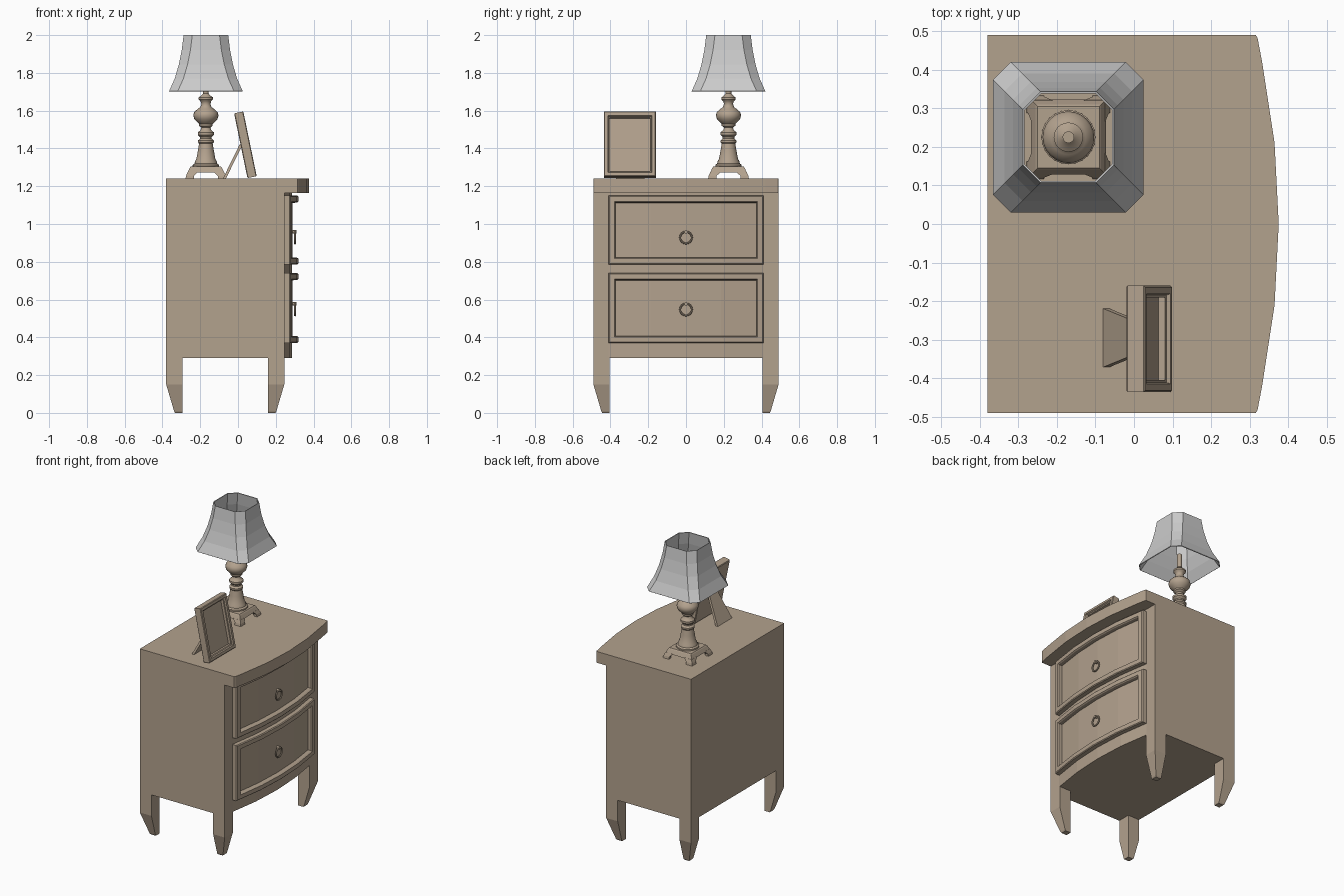
import bpy, bmesh, math

if "Cube" in bpy.data.objects:
    bpy.data.objects.remove(bpy.data.objects["Cube"])

wood = bpy.data.materials.new("brown_wood")
wood.diffuse_color = (0.45, 0.36, 0.27, 1)
wood.use_nodes = True
wood.node_tree.nodes["Principled BSDF"].inputs["Base Color"].default_value = wood.diffuse_color


def loft(name, rings, cap="ngon", mat=wood):
    """Skin a stack of closed rings; close the ends with one face, a quad strip, or nothing."""
    bm = bmesh.new()
    vs = [[bm.verts.new(p) for p in r] for r in rings]
    n = len(vs[0])
    for a, b in zip(vs, vs[1:]):
        for i in range(n):
            j = (i + 1) % n
            bm.faces.new((a[i], a[j], b[j], b[i]))
    for r in (vs[0], vs[-1]):
        if cap == "ngon":
            bm.faces.new(r)
        elif cap == "strip":
            for i in range(n // 2 - 1):
                bm.faces.new((r[i], r[i + 1], r[n - 2 - i], r[n - 1 - i]))
    bmesh.ops.recalc_face_normals(bm, faces=bm.faces)
    me = bpy.data.meshes.new(name)
    bm.to_mesh(me)
    bm.free()
    ob = bpy.data.objects.new(name, me)
    bpy.context.collection.objects.link(ob)
    if mat:
        me.materials.append(mat)
    return ob


def prism(name, plan, z0, z1):
    return loft(name, [[(x, y, z) for x, y in plan] for z in (z0, z1)])


def smooth(ob, angle=40):
    bpy.ops.object.select_all(action="DESELECT")
    ob.select_set(True)
    bpy.context.view_layer.objects.active = ob
    bpy.ops.object.shade_smooth_by_angle(angle=math.radians(angle))


def bow(y):
    return 0.041 * (1 - (y / 0.41) ** 2)


# Carcass and overhanging top, both with a bowed front
STEPS = (-1, -0.5, 0, 0.5, 1)
front = [(0.245 + bow(0.41 * t), 0.41 * t) for t in STEPS]
prism("carcass", [(-0.38, -0.49), (0.245, -0.49)] + front + [(0.245, 0.49), (-0.38, 0.49)], 0.29, 1.165)
edge = [(0.334 + bow(y), y) for y in (-0.42, -0.21, 0, 0.21, 0.42)]
prism("table_top", [(-0.38, -0.49), (0.315, -0.49), (0.32, -0.483)] + edge
      + [(0.32, 0.483), (0.315, 0.49), (-0.38, 0.49)], 1.165, 1.24)

# Tapered legs, straight on the inner faces
for label, xi, sx in (("back", -0.295, -1), ("front", 0.16, 1)):
    for side, sy in (("left", -1), ("right", 1)):
        rings = []
        for z, w in ((0, 0.038), (0.008, 0.043), (0.15, 0.085), (0.29, 0.085)):
            yi = 0.405 * sy
            rings.append([(xi, yi, z), (xi + sx * w, yi, z),
                          (xi + sx * w, yi + sy * w, z), (xi, yi + sy * w, z)])
        loft(f"{label}_leg_{side}", rings)


# Bowed drawer fronts with a raised border, plus ring pulls
def drawer_ring(off, inset, z0, z1):
    ys = [(0.41 - inset) * t for t in STEPS]
    return ([(0.245 + off + bow(y), y, z0 + inset) for y in ys]
            + [(0.245 + off + bow(y), y, z1 - inset) for y in reversed(ys)])


for label, z0, z1, zr in (("upper", 0.785, 1.15, 0.928), ("lower", 0.37, 0.74, 0.547)):
    loft(f"{label}_drawer", [drawer_ring(o, i, z0, z1) for o, i in
                             ((-0.02, 0), (0.028, 0), (0.033, 0.005), (0.033, 0.032),
                              (0.026, 0.037), (0.003, 0.038))], "strip")
    bpy.ops.mesh.primitive_torus_add(major_radius=0.031, minor_radius=0.005, major_segments=24,
                                     minor_segments=8, location=(0.302, 0, zr),
                                     rotation=(0, math.pi / 2, 0))
    pull = bpy.context.object
    pull.name = f"{label}_ring_pull"
    bpy.ops.mesh.primitive_cylinder_add(vertices=12, radius=0.009, depth=0.028,
                                        location=(0.296, 0, zr + 0.03), rotation=(0, math.pi / 2, 0))
    stud = bpy.context.object
    stud.name = f"{label}_pull_stud"
    for ob in (pull, stud):
        ob.data.materials.append(wood)
        smooth(ob)

# Lamp base: square plate on four angled bracket feet
LX, LY = -0.17, 0.225


def square(h, z):
    return [(LX + sx * h, LY + sy * h, z) for sx, sy in ((-1, -1), (1, -1), (1, 1), (-1, 1))]


loft("lamp_plate", [square(h, z) for h, z in ((0.097, 1.272), (0.085, 1.298), (0.08, 1.304))])
for k, (sx, sy) in enumerate(((-1, -1), (1, -1), (1, 1), (-1, 1))):
    rings = []
    for h, arm, z in ((0.108, 0.045, 1.24), (0.105, 0.042, 1.255), (0.096, 0.055, 1.276)):
        i, t = h - arm, h - 0.022
        bracket = [(h, h), (i, h), (i, t), (t, t), (t, i), (h, i)]
        rings.append([(LX + sx * a, LY + sy * b, z) for a, b in bracket])
    loft(f"lamp_foot_{k + 1}", rings)

# Lamp turned stem
stem = [(0.07, 1.30), (0.07, 1.313), (0.06, 1.32), (0.057, 1.333), (0.05, 1.345), (0.042, 1.39),
        (0.036, 1.425), (0.042, 1.432), (0.042, 1.442), (0.031, 1.452), (0.031, 1.46),
        (0.043, 1.472), (0.043, 1.485), (0.028, 1.497), (0.024, 1.51), (0.036, 1.52),
        (0.036, 1.53), (0.045, 1.538), (0.061, 1.555), (0.067, 1.575), (0.062, 1.592),
        (0.045, 1.608), (0.03, 1.618), (0.024, 1.635), (0.028, 1.65), (0.038, 1.66),
        (0.038, 1.67), (0.024, 1.68), (0.015, 1.69), (0.015, 1.78)]
N = 24
smooth(loft("lamp_stem", [[(LX + r * math.cos(2 * math.pi * i / N), LY + r * math.sin(2 * math.pi * i / N), z)
                           for i in range(N)] for r, z in stem]))

# Lamp shade: flared square with cut corners, open at both ends
rings = []
for h, z in ((0.195, 1.703), (0.165, 1.77), (0.143, 1.845), (0.128, 1.92), (0.118, 2.0)):
    c = h - 0.046
    rings.append([(LX + a, LY + b, z) for a, b in
                  ((-c, -h), (c, -h), (h, -c), (h, c), (c, h), (-c, h), (-h, c), (-h, -c))])
shade = loft("lamp_shade", rings, None, None)
wall = shade.modifiers.new("wall", "SOLIDIFY")
wall.thickness = 0.005


# Leaning picture frame with recessed picture and a back prop
def lean(d, y, h):
    return (0.05 + 0.979 * d - 0.202 * h, y, 1.243 + 0.202 * d + 0.979 * h)


def frame_ring(d, i):
    return [lean(d, y, h) for y, h in ((-0.435 + i, i), (-0.16 - i, i), (-0.16 - i, 0.35 - i), (-0.435 + i, 0.35 - i))]


loft("picture_frame", [frame_ring(d, i) for d, i in
                       ((0, 0.004), (0.004, 0), (0.046, 0), (0.05, 0.004), (0.05, 0.021),
                        (0.04, 0.024), (0.038, 0.031), (0.02, 0.031))])
loft("frame_prop", [[(x + dx, -0.295 + s * w, z) for dx, s in ((0, -1), (0.016, -1), (0.016, 1), (0, 1))]
                    for x, z, w in ((-0.08, 1.24, 0.076), (0.008, 1.42, 0.04))])
